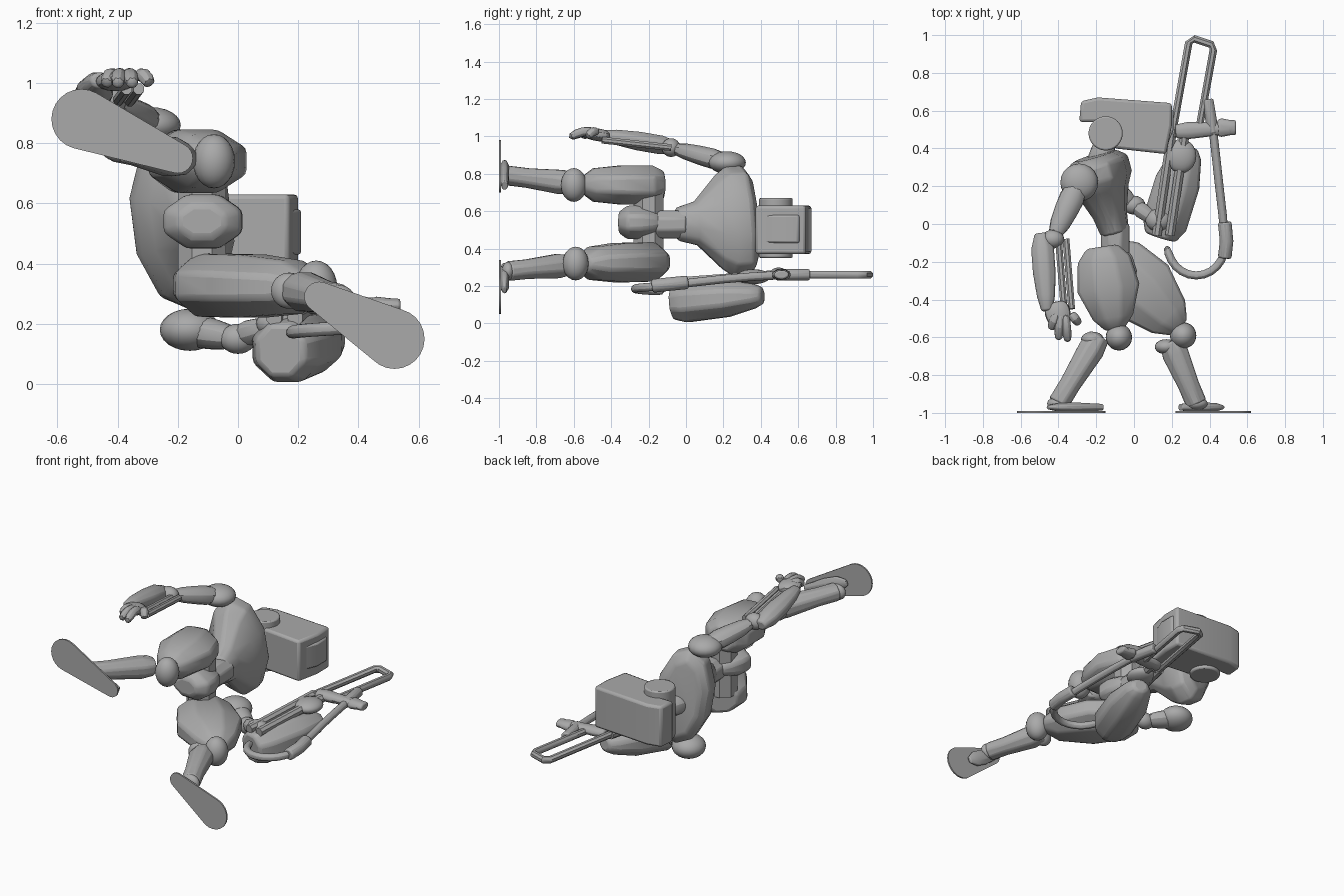
import bpy, bmesh, math
from mathutils import Vector

cube = bpy.data.objects.get("Cube")
if cube:
    bpy.data.objects.remove(cube, do_unlink=True)

grey = bpy.data.materials.new("clay grey")
grey.use_nodes = True
COLOUR = (.4, .4, .4, 1)
grey.diffuse_color = COLOUR
grey.node_tree.nodes["Principled BSDF"].inputs["Base Color"].default_value = COLOUR

# Shared silhouettes: (fraction of length, fraction of width, fraction of height)
THIGH = ((0, .5, .7), (.15, .85, 1), (.5, 1, 1), (.85, .65, .85), (1, .3, .4))
SHIN = ((0, .8, .8), (.2, 1, 1), (.7, .8, .8), (1, .8, .8))
CHEST = ((0, .45, .3), (.25, .55, .4), (.55, .8, .85), (.7, 1, 1), (.9, 1, 1), (1, .7, .8))
TANK = ((0, .6, .6), (.2, 1, 1), (.5, 1, 1), (.8, .8, .8), (1, .5, .5))
CASE = ((0, .7, .8), (.15, 1, 1), (.6, 1, .9), (.9, .7, .6), (1, .4, .4))
LIMB = ((0, 1, 1), (.5, .8, .8), (1, .6, .6))
INSTEP = ((0, .7, .5), (.5, 1, .9), (.8, .9, .9), (1, .4, .4))


def finish(name, bm, bevel=0, subsurf=0):
    bmesh.ops.recalc_face_normals(bm, faces=bm.faces)
    mesh = bpy.data.meshes.new(name)
    bm.to_mesh(mesh)
    bm.free()
    mesh.materials.append(grey)
    ob = bpy.data.objects.new(name, mesh)
    bpy.context.collection.objects.link(ob)
    if bevel:
        mod = ob.modifiers.new("bevel", "BEVEL")
        mod.width, mod.segments = bevel, 2
    if subsurf:
        mod = ob.modifiers.new("subsurf", "SUBSURF")
        mod.levels = mod.render_levels = subsurf
    bpy.ops.object.select_all(action="DESELECT")
    ob.select_set(True)
    bpy.context.view_layer.objects.active = ob
    bpy.ops.object.shade_smooth_by_angle(angle=math.radians(40))


def bridge(bm, ring, following):
    for k in range(len(ring)):
        m = (k + 1) % len(ring)
        bm.faces.new((ring[k], ring[m], following[m], following[k]))


def sweep(name, stations, sides=8, up=(0, 0, 1), closed=False, **finishing):
    """Loft rings along stations of (point, half width, half height)."""
    bm = bmesh.new()
    points = [Vector(s[0]) for s in stations]
    count, rings = len(points), []
    grow = 1 / math.cos(math.pi / sides)
    for i, (point, width, height) in enumerate(stations):
        if closed:
            along = points[(i + 1) % count] - points[i - 1]
        else:
            along = points[min(i + 1, count - 1)] - points[max(i - 1, 0)]
        along.normalize()
        tall = Vector(up)
        tall = (tall - along * tall.dot(along)).normalized()
        wide = tall.cross(along)
        ring = []
        for k in range(sides):
            angle = 2 * math.pi * (k + .5) / sides
            offset = wide * width * math.cos(angle) + tall * height * math.sin(angle)
            ring.append(bm.verts.new(Vector(point) + offset * grow))
        rings.append(ring)
    for ring, following in zip(rings, rings[1:]):
        bridge(bm, ring, following)
    if closed:
        bridge(bm, rings[-1], rings[0])
    else:
        bm.faces.new(rings[0])
        bm.faces.new(rings[-1])
    finish(name, bm, **finishing)


def taper(name, start, end, profile, width, height, **options):
    start, end = Vector(start), Vector(end)
    sweep(name, [(start.lerp(end, f), width * w, height * h) for f, w, h in profile], **options)


def rod(name, points, radius, **options):
    sweep(name, [(p, radius, radius) for p in points], **options)


def ball(name, centre, radii):
    bm = bmesh.new()
    bmesh.ops.create_uvsphere(bm, u_segments=20, v_segments=12, radius=1)
    for v in bm.verts:
        v.co = Vector(c + r * d for c, r, d in zip(centre, radii, v.co))
    finish(name, bm)


def prism(name, outline, low, high, **finishing):
    bm = bmesh.new()
    rings = [[bm.verts.new((x, y, z)) for x, y in outline] for z in (low, high)]
    for ring in rings:
        bm.faces.new(ring)
    bridge(bm, *rings)
    finish(name, bm, **finishing)


def sole(name, heel, toe):
    """Thin plate wrapped around a small heel circle and a large toe circle."""
    bm = bmesh.new()
    for (x, z), radius in ((heel, .05), (toe, .1)):
        for k in range(24):
            angle = math.pi * k / 12
            for y in (-1, -.99):
                bm.verts.new((x + radius * math.cos(angle), y, z + radius * math.sin(angle)))
    hull = bmesh.ops.convex_hull(bm, input=bm.verts)
    bmesh.ops.delete(bm, geom=hull["geom_interior"], context="VERTS")
    finish(name, bm)


def leg(side, hip, knee, ankle, heel, toe, kneecap, width):
    taper(side + "_thigh", hip, knee, THIGH, width, .105, bevel=.015)
    ball(side + "_knee", knee + Vector((.02, -.04, 0)), (.07, .07, .09))
    ball(side + "_kneecap", kneecap, (.06, .04, .06))
    taper(side + "_shin", knee.lerp(kneecap, .7), ankle, SHIN, .07, .065, bevel=.01)
    ball(side + "_ankle", ankle, (.06, .035, .05))
    back, front = (Vector((x, -.97, z)) for x, z in (heel, toe))
    taper(side + "_instep", back.lerp(front, -.1), back.lerp(front, .8), INSTEP, .025, .05,
          bevel=.008)
    sole(side + "_sole", heel, toe)


def arm(side, shoulder, elbow, cap):
    ball(side + "_shoulder", shoulder, cap)
    taper(side + "_upper_arm", shoulder, elbow, LIMB, .08, .065, subsurf=1)
    ball(side + "_elbow", elbow, (.06, .05, .05))


# Head with side discs and visor
prism("head", [(-.29, .54), (-.28, .65), (-.19, .67), (.2, .64), (.2, .52),
               (.17, .37), (-.1, .4), (-.2, .54)], .37, .63, bevel=.015)
rod("head_discs", [(-.15, .48, .35), (-.15, .48, .67)], .09, sides=28, up=(0, 1, 0),
    bevel=.008)
prism("visor", [(.17, .4), (.18, .62), (.21, .6), (.21, .5)], .43, .58, bevel=.01)
rod("neck", [(-.21, .28, .51), (-.17, .37, .51), (-.14, .45, .5)], .065, subsurf=1)

# Torso and pelvis
taper("torso", (-.1, -.05, .53), (-.21, .36, .55), CHEST, .16, .29, sides=10,
      up=(-.15, 0, 1), bevel=.015)
rod("waist", [(-.1, -.16, .53), (-.1, 0, .53)], .075, bevel=.01)
taper("pelvis", (-.12, -.36, .54), (-.11, -.12, .54), TANK, .13, .09, bevel=.015)
rod("hip_axle", [(-.12, -.2, .36), (-.12, -.2, .72)], .08, up=(0, 1, 0))

# Legs
leg("right", hip=Vector((-.17, -.12, .74)), knee=Vector((-.1, -.56, .74)),
    ankle=Vector((-.4, -.95, .79)), heel=(-.2, .75), toe=(-.52, .88),
    kneecap=Vector((-.22, -.61, .75)), width=.165)
leg("left", hip=Vector((-.15, -.15, .33)), knee=Vector((.24, -.55, .32)),
    ankle=Vector((.33, -.95, .28)), heel=(.27, .29), toe=(.52, .15),
    kneecap=Vector((.17, -.65, .31)), width=.19)

# Right arm with split forearm and hand
arm("right", shoulder=(-.29, .22, .86), elbow=(-.43, -.08, .94), cap=(.1, .1, .06))
taper("right_forearm_panel", (-.49, -.05, .94), (-.46, -.46, 1.01), TANK, .06, .05, bevel=.01)
for label, x in (("outer", -.37), ("inner", -.33)):
    rod("right_forearm_rod_" + label, [(x - .03, -.08, .94), (x, -.45, .98)], .018)
taper("right_palm", (-.42, -.41, 1), (-.38, -.56, 1.02), TANK, .07, .035, subsurf=1)
for label, x, y in (("little", -.44, -.56), ("middle", -.4, -.62),
                    ("index", -.35, -.63), ("thumb", -.29, -.53)):
    knuckle = Vector((x / 2 - .19, -.47, 1.02))
    tip = Vector((x, y, .99))
    bend = knuckle.lerp(tip, .5) + Vector((0, 0, .03))
    rod("right_finger_" + label, [knuckle, bend, tip], .025, subsurf=1)

# Left arm reaching to the grip
arm("left", shoulder=(-.16, .2, .18), elbow=(0, .1, .15), cap=(.1, .1, .07))
taper("left_forearm", (0, .1, .16), (.14, 0, .2), LIMB, .05, .05, subsurf=1)
ball("left_hand", (.13, .02, .2), (.07, .06, .05))

# Carried tool: body, open frame, cross handle
taper("tool_body", (.14, -.07, .11), (.29, .41, .15), CASE, .12, .11, bevel=.015)
rod("tool_frame", [(.2, .46, .26), (.29, .96, .26), (.32, .98, .26), (.41, .95, .26),
                   (.42, .92, .26), (.34, .48, .26)], .02, closed=True)
for label, x in (("inner", .12), ("outer", .19)):
    rod("tool_rail_" + label, [(x, -.06, .22), (x + .08, .48, .26)], .025)
taper("cross_handle", (.22, .49, .27), (.53, .51, .26), SHIN, .045, .03, bevel=.01)
taper("cross_handle_end", (.44, .51, .26), (.54, .51, .26), SHIN, .05, .03, bevel=.01)
ball("tool_grip", (.25, .36, .25), (.08, .09, .04))

# Hose: a long drop, then a half turn back to the rails
hose = [(.39, .67, .26), (.42, .5, .26), (.45, .2, .24)]
for step in range(7):
    turn = math.pi * step / 6
    hose.append((.33 + .16 * math.cos(turn), -.11 - .17 * math.sin(turn), .2 - .005 * step))
rod("hose", hose, .023, subsurf=1)
rod("hose_sleeve", [(.48, .01, .22), (.49, -.09, .21), (.48, -.18, .2)], .036, bevel=.01)
rod("hose_nozzle", [(.39, .66, .26), (.42, .48, .26)], .03, bevel=.008)
